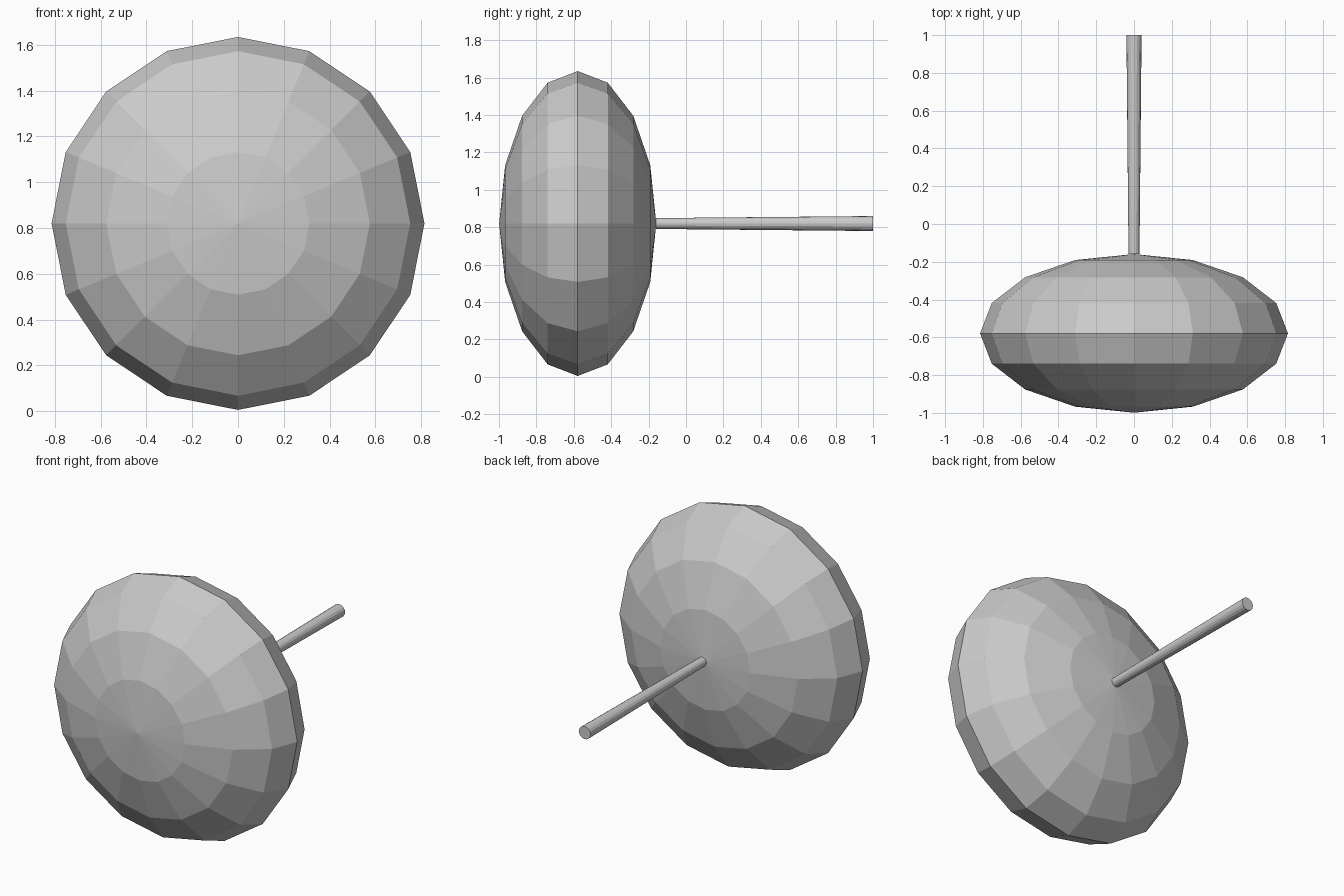
import bpy
from math import pi

if "Cube" in bpy.data.objects:
    bpy.data.objects.remove(bpy.data.objects["Cube"])

AXIS_Z = 0.82

# Flattened 16 x 8 faceted head, poles along y
bpy.ops.mesh.primitive_uv_sphere_add(segments=16, ring_count=8, radius=1,
                                     location=(0, -0.579, AXIS_Z),
                                     rotation=(pi / 2, 0, 0))
head = bpy.context.object
head.name = "head"
head.scale = (0.815, 0.815, 0.42)

# Thin stick, slightly thicker toward the back end
front, back = -0.16, 1.0
bpy.ops.mesh.primitive_cone_add(vertices=16, radius1=0.04, radius2=0.029,
                                depth=back - front,
                                location=(0, (front + back) / 2, AXIS_Z),
                                rotation=(pi / 2, 0, 0))
bpy.context.object.name = "stick"
